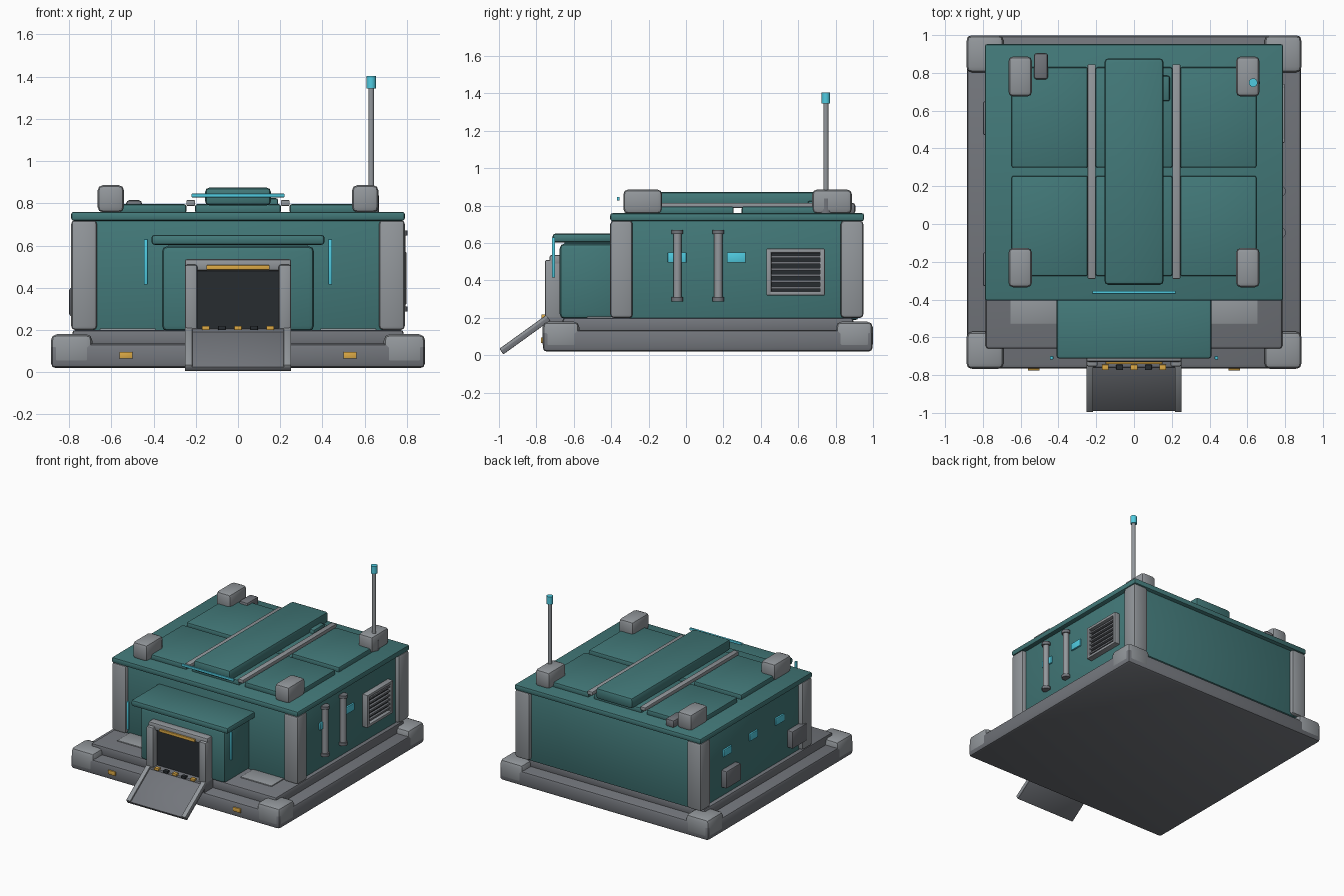
import bpy, bmesh, math
from mathutils import Matrix

if "Cube" in bpy.data.objects:
    bpy.data.objects.remove(bpy.data.objects["Cube"])


def material(name, r, g, b):
    m = bpy.data.materials.new(name)
    m.diffuse_color = (r, g, b, 1)
    m.use_nodes = True
    m.node_tree.nodes["Principled BSDF"].inputs["Base Color"].default_value = m.diffuse_color
    return m


TEAL = material("teal_panel", 0.055, 0.19, 0.19)
LIGHT = material("light_grey", 0.29, 0.31, 0.33)
GREY = material("mid_grey", 0.17, 0.18, 0.2)
DARK = material("dark", 0.02, 0.025, 0.03)
CYAN = material("cyan_light", 0.08, 0.6, 0.75)
AMBER = material("amber_light", 0.72, 0.4, 0.06)


def finish(name, bm, mat):
    for f in bm.faces:
        f.smooth = True
    me = bpy.data.meshes.new(name)
    bm.to_mesh(me)
    bm.free()
    me.set_sharp_from_angle(angle=math.radians(40))
    me.materials.append(mat)
    ob = bpy.data.objects.new(name, me)
    bpy.context.collection.objects.link(ob)
    return ob


def box(name, x, y, z, mat, bevel=0.0, seg=2):
    """Box from (min, max) ranges with rounded edges."""
    bm = bmesh.new()
    bmesh.ops.create_cube(bm, size=1)
    for v in bm.verts:
        v.co = [(r[0] + r[1]) / 2 + c * (r[1] - r[0]) for r, c in zip((x, y, z), v.co)]
    if bevel:
        bmesh.ops.bevel(bm, geom=bm.edges[:], offset=bevel, segments=seg,
                        profile=0.5, affect='EDGES')
    return finish(name, bm, mat)


def cyl(name, x, y, z, r, mat, sides=16):
    bm = bmesh.new()
    bmesh.ops.create_cone(bm, cap_ends=True, segments=sides, radius1=r, radius2=r,
                          depth=z[1] - z[0],
                          matrix=Matrix.Translation((x, y, (z[0] + z[1]) / 2)))
    return finish(name, bm, mat)


def span(s, a, b):
    """Range a..b, mirrored when s is -1."""
    return (a, b) if s > 0 else (-b, -a)


SIDES = ((-1, "left"), (1, "right"))

# Foundation
box("base_slab", (-0.885, 0.885), (-0.765, 0.997), (0.02, 0.135), GREY, 0.02)
box("upper_plinth", (-0.785, 0.785), (-0.66, 0.895), (0.12, 0.2), GREY, 0.015)
for s, n in SIDES:
    for y, m in (((-0.767, -0.57), "front"), ((0.802, 0.999), "back")):
        box(f"base_corner_{m}_{n}", span(s, 0.69, 0.887), y, (0.03, 0.18), LIGHT, 0.03)
    box("step_plate_" + n, span(s, 0.39, 0.655), (-0.53, -0.37), (0.19, 0.207), LIGHT, 0.004)
    box("base_marker_" + n, span(s, 0.5, 0.562), (-0.775, -0.75), (0.065, 0.096), AMBER, 0.003)

# Main hall with corner posts and roof
box("hall_walls", (-0.755, 0.755), (-0.38, 0.92), (0.19, 0.73), TEAL, 0.01)
box("roof_slab", (-0.79, 0.79), (-0.405, 0.952), (0.717, 0.76), TEAL, 0.012)
for s, n in SIDES:
    for y, m in (((-0.405, -0.285), "front"), ((0.827, 0.948), "back")):
        box(f"corner_post_{m}_{n}", span(s, 0.668, 0.79), y, (0.2, 0.72), LIGHT, 0.018)
    for y, m in (((-0.335, -0.127), "front"), ((0.675, 0.887), "back")):
        box(f"roof_corner_block_{m}_{n}", span(s, 0.54, 0.665), y, (0.757, 0.886), LIGHT, 0.025)

# Roof panels, rails and central spine
for y, m in (((-0.275, 0.255), "front"), ((0.298, 0.83), "back")):
    for x, n in (((-0.648, -0.245), "left"), ((-0.203, 0.203), "centre"), ((0.245, 0.648), "right")):
        box(f"roof_panel_{m}_{n}", x, y, (0.752, 0.796), TEAL, 0.01)
for s, n in SIDES:
    box("roof_rail_" + n, span(s, 0.203, 0.245), (-0.29, 0.845), (0.788, 0.815), LIGHT, 0.004)
box("roof_spine", (-0.156, 0.156), (-0.322, 0.877), (0.79, 0.874), TEAL, 0.02)
box("roof_light_bar", (-0.22, 0.22), (-0.37, -0.355), (0.828, 0.846), CYAN, 0.003)
box("roof_hatch", (0.05, 0.19), (0.65, 0.785), (0.755, 0.825), TEAL, 0.012)
box("roof_vent_box", (-0.53, -0.455), (0.765, 0.905), (0.755, 0.815), GREY, 0.015)

# Antenna
cyl("antenna_base", 0.631, 0.748, (0.76, 0.838), 0.036, GREY)
cyl("antenna_mast", 0.631, 0.748, (0.8, 1.37), 0.014, LIGHT)
cyl("antenna_tip", 0.631, 0.748, (1.345, 1.404), 0.023, CYAN)

# Entrance vestibule
box("vestibule", (-0.36, 0.36), (-0.675, -0.35), (0.195, 0.597), TEAL, 0.025)
box("canopy", (-0.41, 0.41), (-0.713, -0.37), (0.603, 0.651), TEAL, 0.015)
box("canopy_support", (-0.33, 0.33), (-0.65, -0.37), (0.58, 0.61), TEAL)
box("door_recess", (-0.2, 0.2), (-0.705, -0.66), (0.2, 0.49), DARK)
box("door_lintel", (-0.252, 0.252), (-0.73, -0.66), (0.48, 0.536), LIGHT, 0.012)
box("door_light", (-0.15, 0.15), (-0.742, -0.72), (0.485, 0.507), AMBER, 0.003)
box("threshold", (-0.25, 0.25), (-0.76, -0.6), (0.12, 0.207), GREY, 0.006)
for s, n in SIDES:
    box("door_jamb_" + n, span(s, 0.192, 0.252), (-0.755, -0.66), (0.195, 0.51), LIGHT, 0.012)
    box("entry_light_" + n, span(s, 0.427, 0.445), (-0.717, -0.7), (0.415, 0.63), CYAN, 0.003)
for i in range(5):
    x = (i - 2) * 0.076
    box(f"threshold_tooth_{i + 1}", (x - 0.018, x + 0.018), (-0.773, -0.745), (0.2, 0.219),
        DARK if i % 2 else AMBER, 0.002)

# Ramp, tilted down to the ground
tilt = math.atan2(0.18, 0.25)
parts = [box("ramp_plate", (-0.252, 0.252), (-0.154, 0.154), (-0.037, -0.012), GREY, 0.003)]
for s, n in SIDES:
    parts.append(box("ramp_rail_" + n, span(s, 0.216, 0.252), (-0.154, 0.154), (-0.03, 0.0), LIGHT, 0.005))
for ob in parts:
    ob.location = (0, -0.873, 0.125)
    ob.rotation_euler.x = tilt

# Side windows on both walls
for s, n in SIDES:
    for i, y in enumerate((-0.048, 0.268, 0.584)):
        box(f"side_window_{n}_{i + 1}", span(s, 0.745, 0.767), (y - 0.05, y + 0.05),
            (0.495, 0.55), CYAN, 0.004)

# Right side pipes and louvred vent
for i, y in enumerate((-0.046, 0.173)):
    cyl(f"side_pipe_{i + 1}", 0.772, y, (0.295, 0.665), 0.022, LIGHT)
    for z, m in ((0.288, "bottom"), (0.648, "top")):
        cyl(f"pipe_cap_{i + 1}_{m}", 0.772, y, (z, z + 0.023), 0.031, GREY)
box("vent_back", (0.745, 0.77), (0.44, 0.73), (0.33, 0.56), DARK)
for y, n in (((0.43, 0.456), "front"), ((0.716, 0.742), "back")):
    box("vent_frame_" + n, (0.745, 0.798), y, (0.32, 0.57), LIGHT, 0.005)
for z, n in (((0.32, 0.342), "bottom"), ((0.548, 0.57), "top")):
    box("vent_frame_" + n, (0.745, 0.798), (0.43, 0.742), z, LIGHT, 0.005)
for i in range(6):
    z = 0.362 + i * 0.033
    box(f"vent_slat_{i + 1}", (0.76, 0.788), (0.45, 0.722), (z - 0.007, z + 0.007), GREY, 0.002)

# Left side utility boxes
for y, n in ((0.56, "back"), (-0.24, "front")):
    box("utility_box_" + n, (-0.8, -0.745), (y - 0.09, y + 0.09), (0.265, 0.4), GREY, 0.012)
